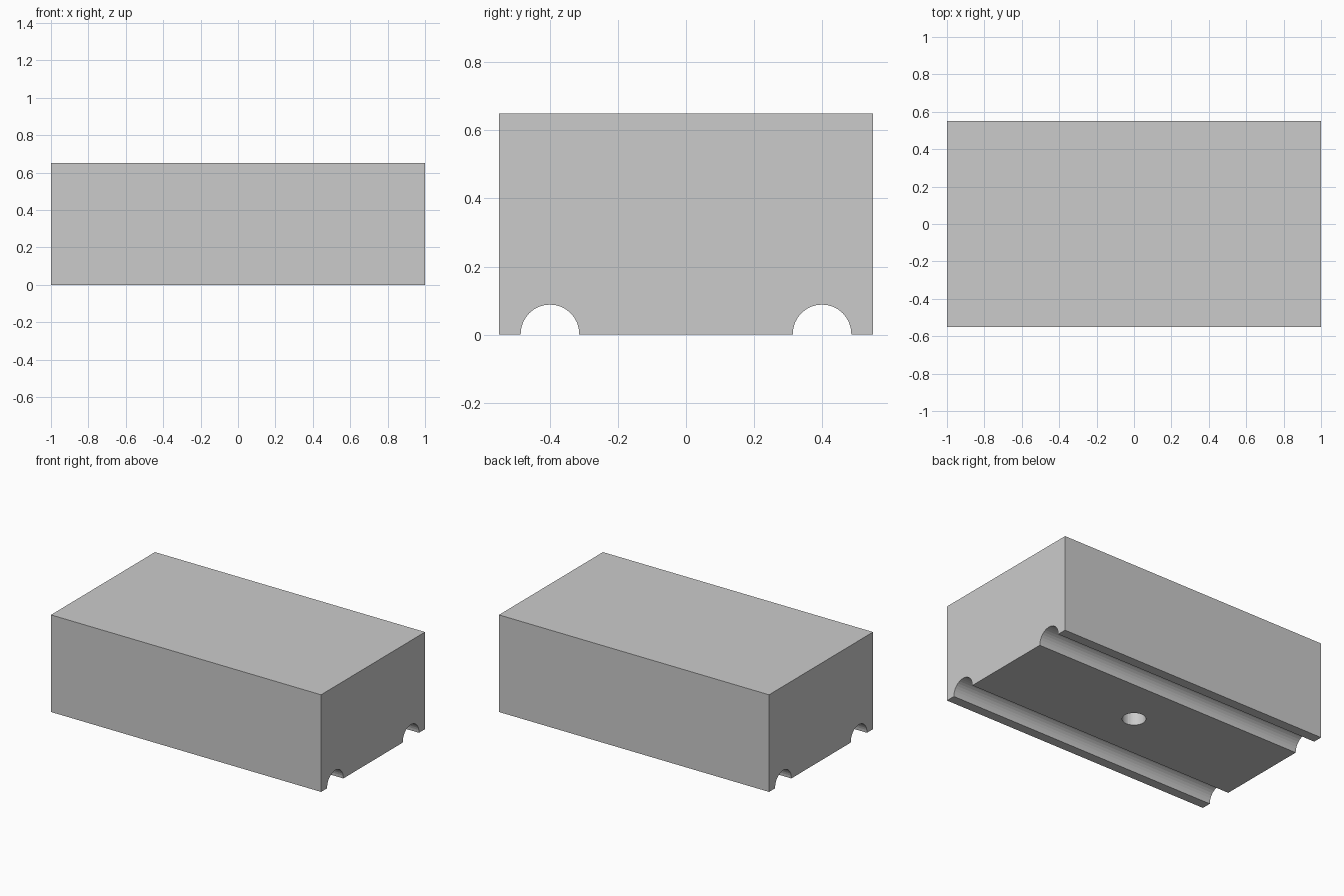
import bpy, bmesh, math

if "Cube" in bpy.data.objects:
    bpy.data.objects.remove(bpy.data.objects["Cube"])

L, W, H = 2.0, 1.1, 0.65
GROOVE_Y, GROOVE_R, GROOVE_Z = 0.4, 0.086, 0.002
HOLE_R, HOLE_DEPTH = 0.072, 0.25
SEG = 16


def groove(cy):
    # half-round notch in the underside, listed from -y to +y
    arc = [(cy - GROOVE_R * math.cos(math.pi * i / SEG),
            GROOVE_Z + GROOVE_R * math.sin(math.pi * i / SEG)) for i in range(SEG + 1)]
    return [(cy - GROOVE_R, 0)] + arc + [(cy + GROOVE_R, 0)]


# Block: end profile with two grooves, extruded along x
profile = ([(-W / 2, 0)] + groove(-GROOVE_Y) + groove(GROOVE_Y)
           + [(W / 2, 0), (W / 2, H), (-W / 2, H)])
bm = bmesh.new()
end = bm.faces.new([bm.verts.new((-L / 2, y, z)) for y, z in profile])
ext = bmesh.ops.extrude_face_region(bm, geom=[end])
bmesh.ops.translate(bm, vec=(L, 0, 0),
                    verts=[v for v in ext["geom"] if isinstance(v, bmesh.types.BMVert)])
bmesh.ops.recalc_face_normals(bm, faces=bm.faces)
mesh = bpy.data.meshes.new("grooved_block")
bm.to_mesh(mesh)
bm.free()
block = bpy.data.objects.new("grooved_block", mesh)
bpy.context.collection.objects.link(block)

# Blind hole in the middle of the underside
bpy.ops.mesh.primitive_cylinder_add(vertices=32, radius=HOLE_R, depth=2 * HOLE_DEPTH)
cutter = bpy.context.object
cutter.name = "hole_cutter"
cutter.hide_render = True
cutter.display_type = 'WIRE'
cut = block.modifiers.new("hole", 'BOOLEAN')
cut.operation = 'DIFFERENCE'
cut.solver = 'EXACT'
cut.object = cutter
